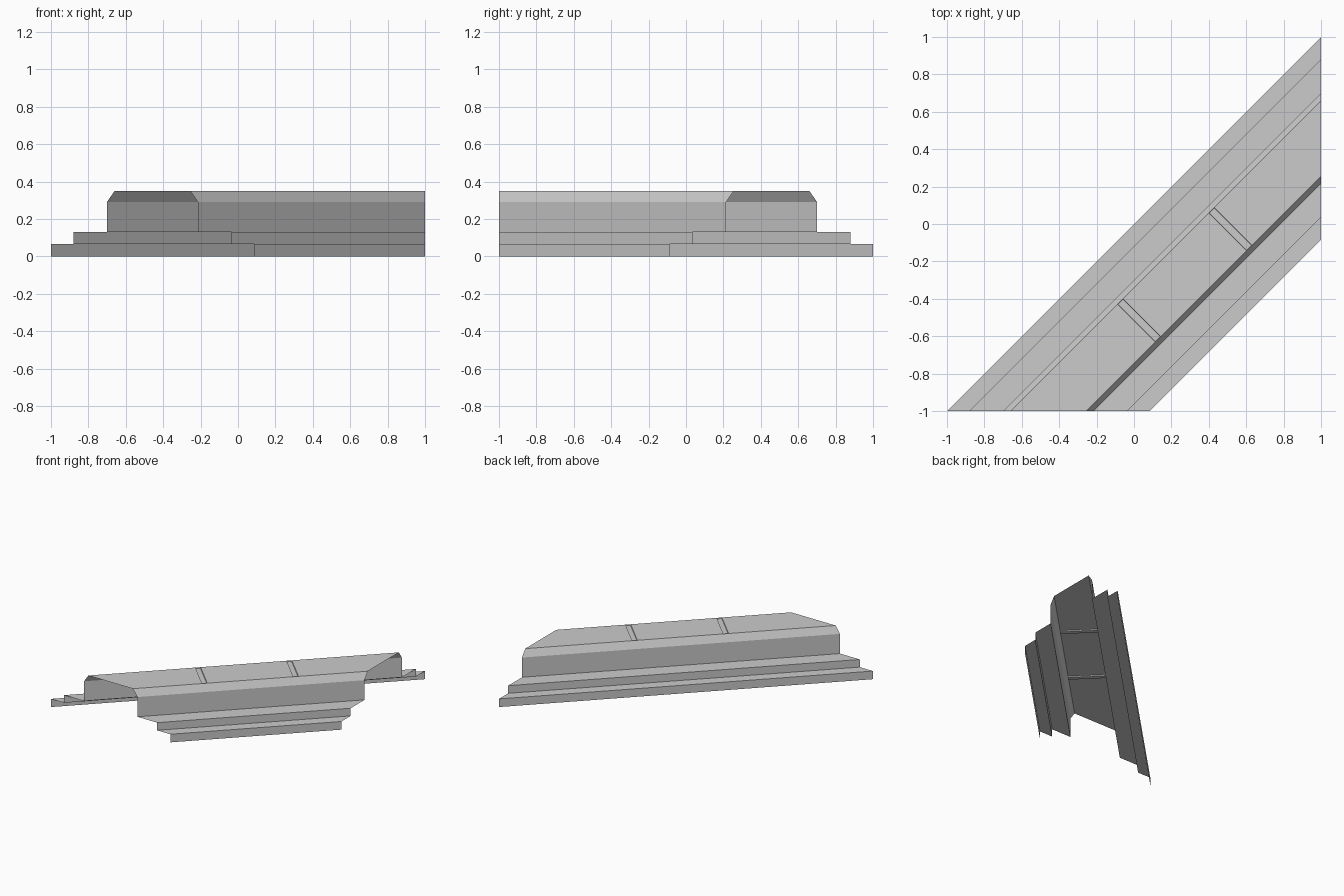
import bpy, bmesh
from mathutils import Vector

cube = bpy.data.objects.get("Cube")
if cube:
    bpy.data.objects.remove(cube, do_unlink=True)

# One plain grey
GREY = (0.6, 0.6, 0.6, 1.0)
mat = bpy.data.materials.new("plain grey")
mat.use_nodes = True
mat.diffuse_color = GREY
mat.node_tree.nodes["Principled BSDF"].inputs["Base Color"].default_value = GREY

# Stepped half profile as (x, z), mirrored about its middle line
MIDDLE = -0.4575
half = [(-1, 0), (-1, 0.067), (-0.88, 0.067), (-0.88, 0.13),
        (-0.7, 0.13), (-0.7, 0.292), (-0.66, 0.35)]
profile = half + [(2 * MIDDLE - x, z) for x, z in reversed(half)]

# Open diagonal shell, mitred at the front and at the left side
bm = bmesh.new()
starts = [bm.verts.new((x, -1, z)) for x, z in profile]
ends = [bm.verts.new((1, -x, z)) for x, z in profile]
faces = [bm.faces.new((starts[i], starts[i + 1], ends[i + 1], ends[i]))
         for i in range(len(profile) - 1)]
for f in faces:
    f.normal_update()
top = faces[len(half) - 1]
if top.normal.z < 0:
    bmesh.ops.reverse_faces(bm, faces=faces)

# Two shallow joint grooves across the flat top
along = Vector((1, 1, 0)).normalized()
GROOVE, HALF_WIDTH = 0.345, 0.02


def top_faces():
    return [f for f in bm.faces if f.calc_center_median().z > 0.349]


for side in (-1, 1):
    for edge in (-1, 1):
        region = top_faces()
        edges = {e for f in region for e in f.edges}
        verts = {v for f in region for v in f.verts}
        bmesh.ops.bisect_plane(bm, geom=region + list(edges) + list(verts),
                               plane_co=along * (side * GROOVE + edge * HALF_WIDTH),
                               plane_no=along)
bm.normal_update()
strips = [f for f in top_faces()
          if abs(abs(f.calc_center_median().dot(along)) - GROOVE) < HALF_WIDTH]
bmesh.ops.inset_region(bm, faces=strips, thickness=0.002, depth=-0.008,
                       use_boundary=True, use_even_offset=True)

mesh = bpy.data.meshes.new("stepped_diagonal_shell")
bm.to_mesh(mesh)
bm.free()
mesh.materials.append(mat)
shell = bpy.data.objects.new("stepped_diagonal_shell", mesh)
bpy.context.collection.objects.link(shell)
